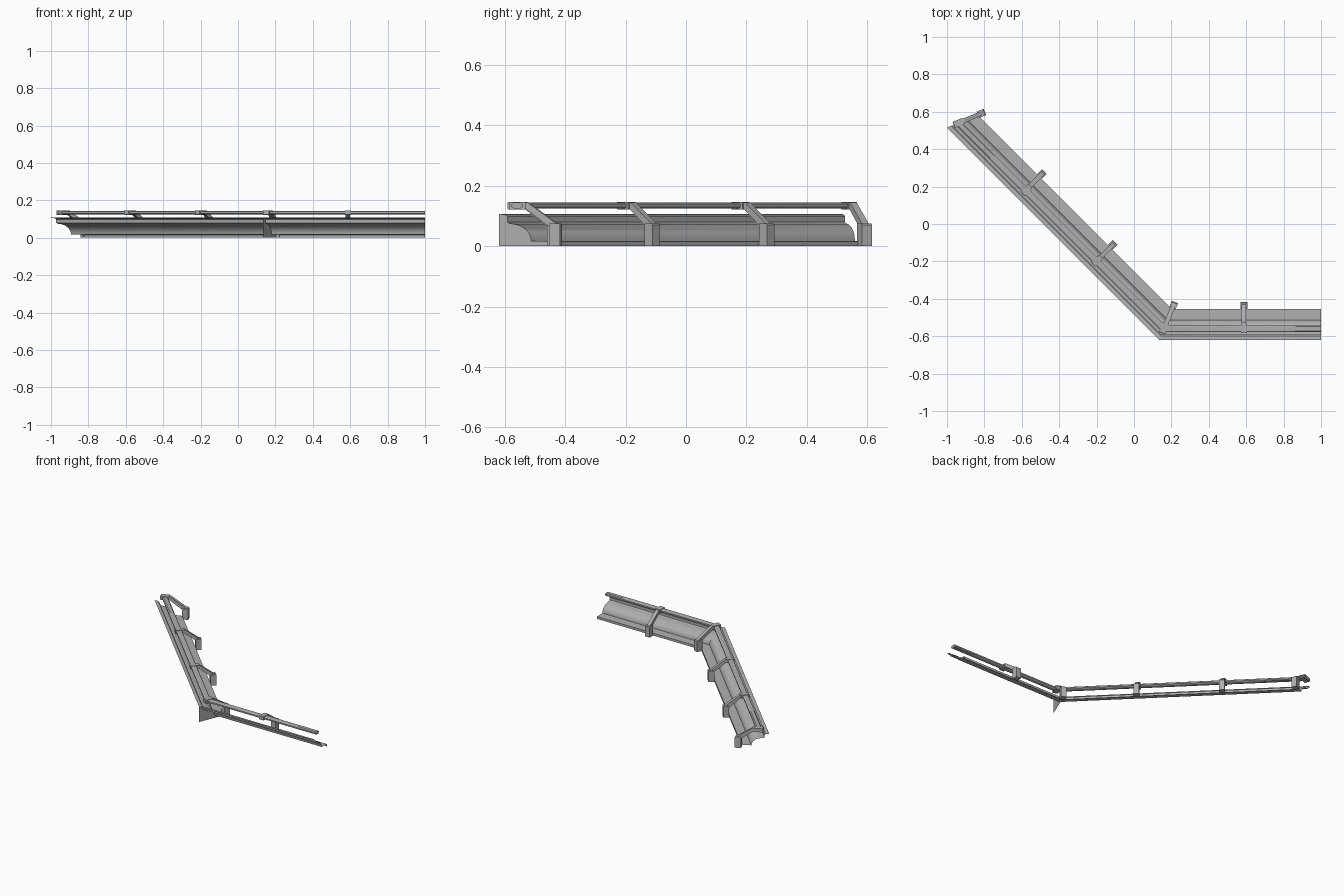
import bpy, bmesh, math
from mathutils import Vector

if "Cube" in bpy.data.objects:
    bpy.data.objects.remove(bpy.data.objects["Cube"])

MITRE = 1 / math.cos(math.radians(22.5))

# Mid-grey finish shared by every part
grey = bpy.data.materials.new("mid_grey")
grey.diffuse_color = (0.43, 0.43, 0.43, 1)
grey.use_nodes = True
grey.node_tree.nodes["Principled BSDF"].inputs["Base Color"].default_value = grey.diffuse_color


def direction(deg):
    a = math.radians(deg)
    return Vector((math.cos(a), math.sin(a), 0))


# Stations along the front edge: (point, inward direction scaled for the mitre)
CORNER = Vector((0.135, -0.62, 0))
RUN = 1.135 * math.sqrt(2)
ALONG = direction(135)
start = (Vector((1, -0.62, 0)), direction(90))
corner = (CORNER, direction(67.5) * MITRE)
end = (CORNER + ALONG * RUN, direction(22.5) * MITRE)
stations = [start, corner, end]


def place(station, d, z):
    point, inward = station
    return point + inward * d + Vector((0, 0, z))


def finish(name, bm, smooth=False):
    bmesh.ops.recalc_face_normals(bm, faces=bm.faces)
    mesh = bpy.data.meshes.new(name)
    bm.to_mesh(mesh)
    bm.free()
    mesh.materials.append(grey)
    obj = bpy.data.objects.new(name, mesh)
    bpy.context.collection.objects.link(obj)
    if smooth:
        bpy.ops.object.select_all(action='DESELECT')
        obj.select_set(True)
        bpy.context.view_layer.objects.active = obj
        bpy.ops.object.shade_smooth_by_angle(angle=math.radians(30))
    return obj


def sweep(name, profile, closed=False, smooth=False):
    bm = bmesh.new()
    rings = [[bm.verts.new(place(s, d, z)) for d, z in profile] for s in stations]
    n = len(profile)
    for a, b in zip(rings, rings[1:]):
        for i in range(n if closed else n - 1):
            j = (i + 1) % n
            bm.faces.new((a[i], a[j], b[j], b[i]))
    if closed:
        bm.faces.new(rings[0])
        bm.faces.new(rings[-1])
    return finish(name, bm, smooth)


def add_plate(bm, station, outline, width):
    # side outline (d, z) extruded evenly to both sides of the station
    side = station[1].normalized().cross(Vector((0, 0, 1))) * width / 2
    a = [bm.verts.new(place(station, d, z) - side) for d, z in outline]
    b = [bm.verts.new(place(station, d, z) + side) for d, z in outline]
    bm.faces.new(a)
    bm.faces.new(b)
    for i in range(len(a)):
        j = (i + 1) % len(a)
        bm.faces.new((a[i], a[j], b[j], b[i]))


# Cove moulding: front lip, quarter-round cove, flat and back drop
cove = [(0.035 + 0.072 * math.sin(t), 0.018 + 0.057 * math.cos(t))
        for t in (math.radians(11.25 * i) for i in range(9))]
profile = [(0, 0.107), (0.022, 0.104), (0.028, 0.098), (0.028, 0.08)] + cove + [
    (0.165, 0.016), (0.165, 0)]
sweep("cove_moulding", profile, smooth=True)

# Gusset filling the space under the moulding at the corner
bm = bmesh.new()
bm.faces.new([bm.verts.new(place(corner, d, z)) for d, z in profile + [(0, 0)]])
finish("corner_gusset", bm)

# Chamfered handrail
sweep("handrail", [(0.042, 0.130), (0.049, 0.125), (0.071, 0.125), (0.078, 0.130),
                   (0.078, 0.139), (0.071, 0.144), (0.049, 0.144), (0.042, 0.139)],
      closed=True, smooth=True)

# Brackets: post behind the moulding, sloping arm, clamp around the rail
brackets = [(Vector((0.588, -0.62, 0)), direction(90)), corner,
            (CORNER + ALONG * RUN / 3, direction(45)),
            (CORNER + ALONG * RUN * 2 / 3, direction(45)), end]
for number, station in enumerate(brackets, 1):
    bm = bmesh.new()
    add_plate(bm, station, [(0.166, 0), (0.203, 0), (0.203, 0.07), (0.198, 0.075),
                            (0.166, 0.075)], 0.036)
    add_plate(bm, station, [(0.085, 0.127), (0.168, 0.063), (0.192, 0.074),
                            (0.095, 0.145), (0.085, 0.145)], 0.024)
    add_plate(bm, station, [(0.036, 0.124), (0.038, 0.122), (0.088, 0.122),
                            (0.088, 0.147), (0.038, 0.147), (0.036, 0.145)], 0.034)
    finish(f"bracket_{number}", bm)
